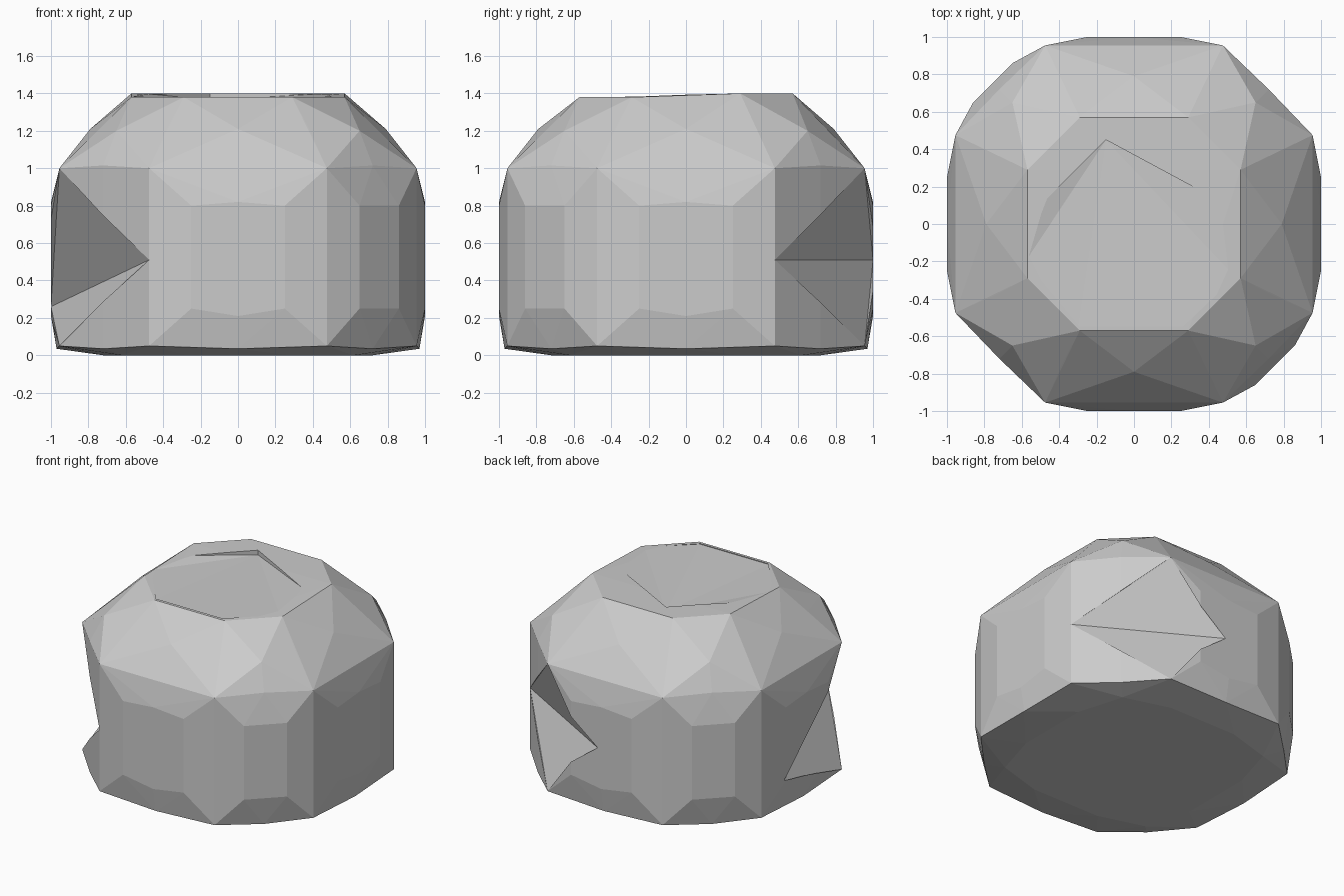
import bpy, bmesh

if "Cube" in bpy.data.objects:
    bpy.data.objects.remove(bpy.data.objects["Cube"])


def spread(a, b, z):
    """Repeat a point by mirroring in x, y and across the diagonal."""
    return {(sx * p, sy * q, z) for p, q in ((a, b), (b, a))
            for sx in (-1, 1) for sy in (-1, 1)}


def hull(name, points):
    bm = bmesh.new()
    for p in sorted(points):
        bm.verts.new(p)
    bmesh.ops.convex_hull(bm, input=bm.verts[:])
    loose = [v for v in bm.verts if not v.link_faces]
    bmesh.ops.delete(bm, geom=loose, context='VERTS')
    bmesh.ops.recalc_face_normals(bm, faces=bm.faces[:])
    mesh = bpy.data.meshes.new(name)
    bm.to_mesh(mesh)
    bm.free()
    obj = bpy.data.objects.new(name, mesh)
    bpy.context.collection.objects.link(obj)
    return obj


def carve(obj, points):
    cutter = hull("cutter", points)
    cutter.hide_render = True
    mod = obj.modifiers.new("carve", 'BOOLEAN')
    mod.operation = 'DIFFERENCE'
    mod.solver = 'EXACT'
    mod.object = cutter
    bpy.context.view_layer.objects.active = obj
    bpy.ops.object.modifier_apply(modifier=mod.name)
    bpy.data.objects.remove(cutter)


# Faceted boulder: base, flat sides, shoulder
pts = set()
for a, b, z in ((0.72, 0.28, 0), (0.62, 0.62, 0), (0.97, 0, 0.035),
                (0.955, 0.475, 0.05), (0.72, 0.72, 0.035),
                (1, 0, 0.21), (1, 0.25, 0.25), (1, 0.25, 0.8), (1, 0, 0.82),
                (0.955, 0.475, 1.0), (0.72, 0.72, 1.015),
                (0.79, 0, 1.21), (0.74, 0.38, 1.21), (0.65, 0.65, 1.2)):
    pts |= spread(a, b, z)

# Bulges on the two whole corners
for z in (0.25, 0.8):
    pts |= {p for p in spread(0.65, 0.86, z) if p[0] * p[1] < 0}

# Top rim, slightly lower at the front
for x, y, z in spread(0.57, 0.29, 1.4):
    pts.add((x, y, 1.4 if y > 0 else 1.38))
boulder = hull("boulder", pts)

# Notch in the front left corner
carve(boulder, [(-0.955, -0.475, 1.0), (-0.955, -0.475, 0.05),
                (-0.475, -0.955, 0.51), (-1, 0.27, 0.26), (-1.4, -0.7, 0.5)])

# Notch in the back right corner
carve(boulder, [(0.475, 0.955, 1.0), (0.475, 0.955, 0.05),
                (0.955, 0.475, 0.51), (0.03, 1, 0.51), (1.2, 1.3, 0.51)])

# Shallow dip in the top
carve(boulder, [(-0.15, 0.45, 1.365), (-0.3, -0.55, 1.375), (0.27, -0.55, 1.375),
                (0.54, -0.28, 1.385), (0.5, 0.1, 1.4), (-0.58, -0.2, 1.385),
                (-0.5, 0.1, 1.4), (-0.15, 0.45, 1.6), (0, -0.5, 1.6)])
